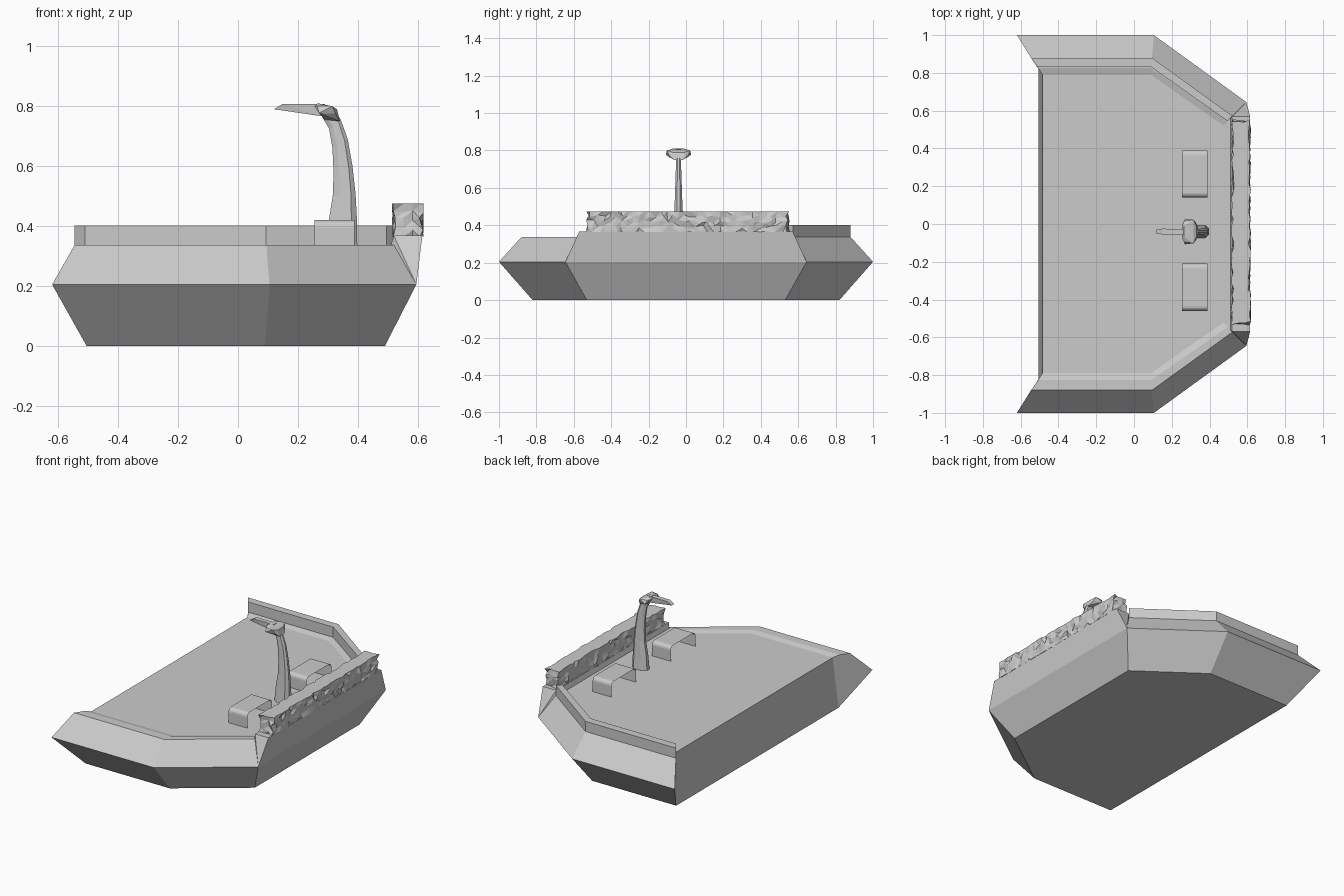
import bpy, bmesh, math, random

if "Cube" in bpy.data.objects:
    bpy.data.objects.remove(bpy.data.objects["Cube"])

random.seed(4)


def finish(name, bm):
    bmesh.ops.recalc_face_normals(bm, faces=bm.faces)
    mesh = bpy.data.meshes.new(name)
    bm.to_mesh(mesh)
    bm.free()
    ob = bpy.data.objects.new(name, mesh)
    bpy.context.collection.objects.link(ob)
    return ob


def loft(name, rings, closed=True, caps=True):
    """Skin a list of equally long point rings."""
    bm = bmesh.new()
    vs = [[bm.verts.new(p) for p in r] for r in rings]
    n = len(rings[0])
    for a, b in zip(vs, vs[1:]):
        for i in range(n if closed else n - 1):
            j = (i + 1) % n
            bm.faces.new((a[i], a[j], b[j], b[i]))
    if caps:
        bm.faces.new(vs[0])
        bm.faces.new(vs[-1])
    if not closed and caps:
        # mitred ends and the flat wall side
        bm.faces.new([r[0] for r in vs])
        bm.faces.new([r[-1] for r in vs])
        bm.faces.new((vs[0][0], vs[0][-1], vs[-1][-1], vs[-1][0]))
    return finish(name, bm)


def hull(name, pts):
    bm = bmesh.new()
    for p in pts:
        bm.verts.new(p)
    bmesh.ops.convex_hull(bm, input=bm.verts)
    bmesh.ops.dissolve_limit(bm, angle_limit=0.01, verts=bm.verts, edges=bm.edges)
    return finish(name, bm)


# basin body: half outlines mirrored in y, stacked from floor to deck
half = [
    (0.0, [(-0.505, 0.82), (0.09, 0.82), (0.49, 0.53)]),
    (0.205, [(-0.62, 1.0), (0.105, 1.0), (0.595, 0.645)]),
    (0.337, [(-0.545, 0.88), (0.095, 0.88), (0.52, 0.573)]),
    (0.337, [(-0.507, 0.825), (0.093, 0.825), (0.497, 0.545)]),
    (0.327, [(-0.485, 0.79), (0.09, 0.79), (0.475, 0.52)]),
]
loft("basin_body", [[(x, y, z) for x, y in h] + [(x, -y, z) for x, y in reversed(h)]
                    for z, h in half], closed=False)

# raised lip along one side
outer = [(-0.545, 0.88), (0.095, 0.88), (0.52, 0.573)]
inner = [(-0.51, 0.83), (0.093, 0.83), (0.495, 0.545)]
loft("side_lip", [[(*o, 0.33), (*o, 0.402), (*i, 0.402), (*i, 0.33)]
                  for o, i in zip(outer, inner)])

# ledge under the stone bar
hull("end_ledge", [(x, s * y, z) for s in (1, -1) for x, y, z in
                   [(0.595, 0.645, 0.205), (0.52, 0.573, 0.337), (0.615, 0.57, 0.368),
                    (0.52, 0.57, 0.368), (0.51, 0.56, 0.337)]])

# rough stone bar: gridded box with jittered sides and a flat top
bm = bmesh.new()
bmesh.ops.create_cube(bm, size=1)
for axis, cuts in ((1, 34), (2, 3), (0, 2)):
    edges = [e for e in bm.edges
             if abs(e.verts[0].co[axis] - e.verts[1].co[axis]) > 0.9]
    bmesh.ops.subdivide_edges(bm, edges=edges, cuts=cuts, use_grid_fill=True)
for v in bm.verts:
    side, end = abs(v.co.x) > 0.49, abs(v.co.y) > 0.49
    mid = abs(v.co.z) < 0.49
    v.co = (0.568 + v.co.x * 0.09, 0.01 + v.co.y * 1.07, 0.42 + v.co.z * 0.11)
    if side:
        v.co.x += random.uniform(-0.009, 0.006)
        v.co.y += random.uniform(-0.008, 0.008)
    if end:
        v.co.y += random.uniform(-0.007, 0.007)
    if mid and (side or end):
        v.co.z += random.uniform(-0.009, 0.009)
bmesh.ops.triangulate(bm, faces=[f for f in bm.faces if abs(f.normal.z) < 0.9])
finish("stone_bar", bm)

# tap handles: thin strips bent over at both ends
r = 0.025
for k, yc in enumerate((0.265, -0.335)):
    prof = [(-0.125, 0.327)]
    for s in (-1, 1):
        arc = [(s * (0.125 - r + r * math.cos(t)), 0.42 - r + r * math.sin(t))
               for t in (i * math.pi / 8 for i in range(5))]
        prof += arc if s < 0 else arc[::-1]
    prof.append((0.125, 0.327))
    loft(f"tap_handle_{k + 1}", [[(x, yc + y, z) for y, z in prof]
                                 for x in (0.255, 0.388)], closed=False, caps=False)

# faucet neck: (inner x, inner z, outer x, outer z, half width)
yc = -0.04
neck = [(0.295, 0.327, 0.398, 0.327, 0.033), (0.303, 0.42, 0.397, 0.42, 0.026),
        (0.316, 0.50, 0.392, 0.51, 0.021), (0.319, 0.58, 0.382, 0.60, 0.018),
        (0.315, 0.66, 0.366, 0.69, 0.015), (0.304, 0.725, 0.343, 0.755, 0.013),
        (0.28, 0.765, 0.31, 0.80, 0.012)]
rings = []
for xi, zi, xo, zo, w in neck:
    rings.append([(xi + (xo - xi) * t, yc + u * w, zi + (zo - zi) * t) for t, u in
                  ((0, -0.4), (0.3, -1), (0.8, -1), (1, -0.4),
                   (1, 0.4), (0.8, 1), (0.3, 1), (0, 0.4))])
loft("faucet_neck", rings)

# faucet head: faceted wide cap
hull("faucet_head", [(x, yc + s * y, z) for s in (1, -1) for x, y, z in
                     [(0.255, 0.035, 0.80), (0.265, 0.055, 0.80), (0.315, 0.062, 0.80),
                      (0.27, 0.068, 0.777), (0.325, 0.05, 0.775), (0.265, 0.03, 0.81),
                      (0.33, 0.03, 0.79), (0.34, 0.025, 0.75), (0.29, 0.012, 0.755)]])

# spout: thin tapered tongue
hull("faucet_spout", [(x, yc + s * y, z) for s in (1, -1) for x, y, z in
                      [(0.12, 0.012, 0.79), (0.15, 0.015, 0.808), (0.29, 0.014, 0.808),
                       (0.25, 0.012, 0.776), (0.29, 0.012, 0.765)]])
